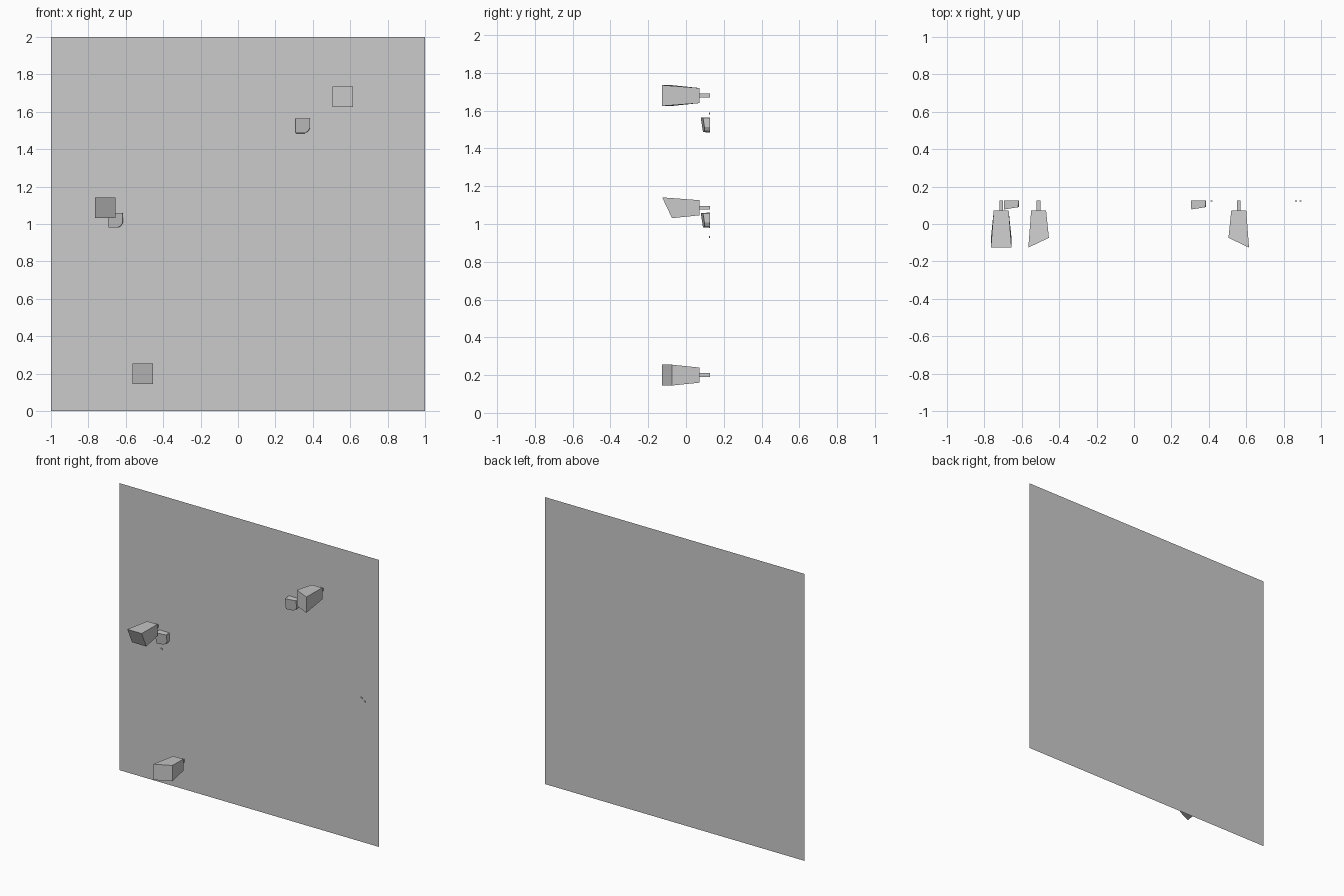
import bpy

if "Cube" in bpy.data.objects:
    bpy.data.objects.remove(bpy.data.objects["Cube"])

WALL_Y = 0.126


def make(name, verts, faces):
    mesh = bpy.data.meshes.new(name)
    mesh.from_pydata(verts, [], faces)
    mesh.update()
    obj = bpy.data.objects.new(name, mesh)
    bpy.context.collection.objects.link(obj)
    return obj


def loft(name, front, back):
    """Closed solid between two outlines given clockwise/ccw seen from the front."""
    n = len(front)
    faces = [tuple(range(n)), tuple(range(2 * n - 1, n - 1, -1))]
    faces += [(i, i + n, (i + 1) % n + n, (i + 1) % n) for i in range(n)]
    return make(name, front + back, faces)


def square(x, z, half, y_of):
    corners = [(-1, -1), (1, -1), (1, 1), (-1, 1)]
    return [(x + half * i, y_of(i, k), z + half * k) for i, k in corners]


# Flat wall panel
make("wall_panel", [(-1, WALL_Y, 0), (1, WALL_Y, 0), (1, WALL_Y, 2), (-1, WALL_Y, 2)],
     [(0, 1, 2, 3)])


# Tapered blocks with a slanted front, each on a short stem
def block(tag, x, z, tilt_x, tilt_z):
    front = square(x, z, 0.055, lambda i, k: -0.1 + 0.026 * (tilt_x * i + tilt_z * k))
    loft("block_" + tag, front, square(x, z, 0.04, lambda i, k: 0.071))
    loft("stem_" + tag, square(x, z, 0.01, lambda i, k: 0.071),
         square(x, z, 0.01, lambda i, k: WALL_Y))


block("upper", 0.56, 1.68, -1, 0)
block("middle", -0.71, 1.086, 0, -1)
block("lower", -0.51, 0.2, 1, 0)


# Shallow wedge plates with a cut lower right corner
def plate(tag, x, z):
    h = 0.04
    outline = [(-1, -0.9), (-0.9, -1), (0.3, -1), (0.75, -0.75), (1, -0.3),
               (1, 0.92), (0.92, 1), (-1, 1)]
    front = [(x + h * 0.97 * i, 0.09 + 0.006 * (i - k), z + h * 0.97 * k)
             for i, k in outline]
    back = [(x + h * i, WALL_Y, z + h * k) for i, k in outline]
    loft("plate_" + tag, front, back)


plate("upper", 0.345, 1.525)
plate("middle", -0.655, 1.02)

# Tiny studs on the wall
for n, (x, z) in enumerate([(0.415, 1.585), (-0.677, 0.932), (0.866, 1.003), (0.89, 0.985)]):
    loft(f"stud_{n}", square(x, z, 0.005, lambda i, k: 0.121),
         square(x, z, 0.005, lambda i, k: WALL_Y))
